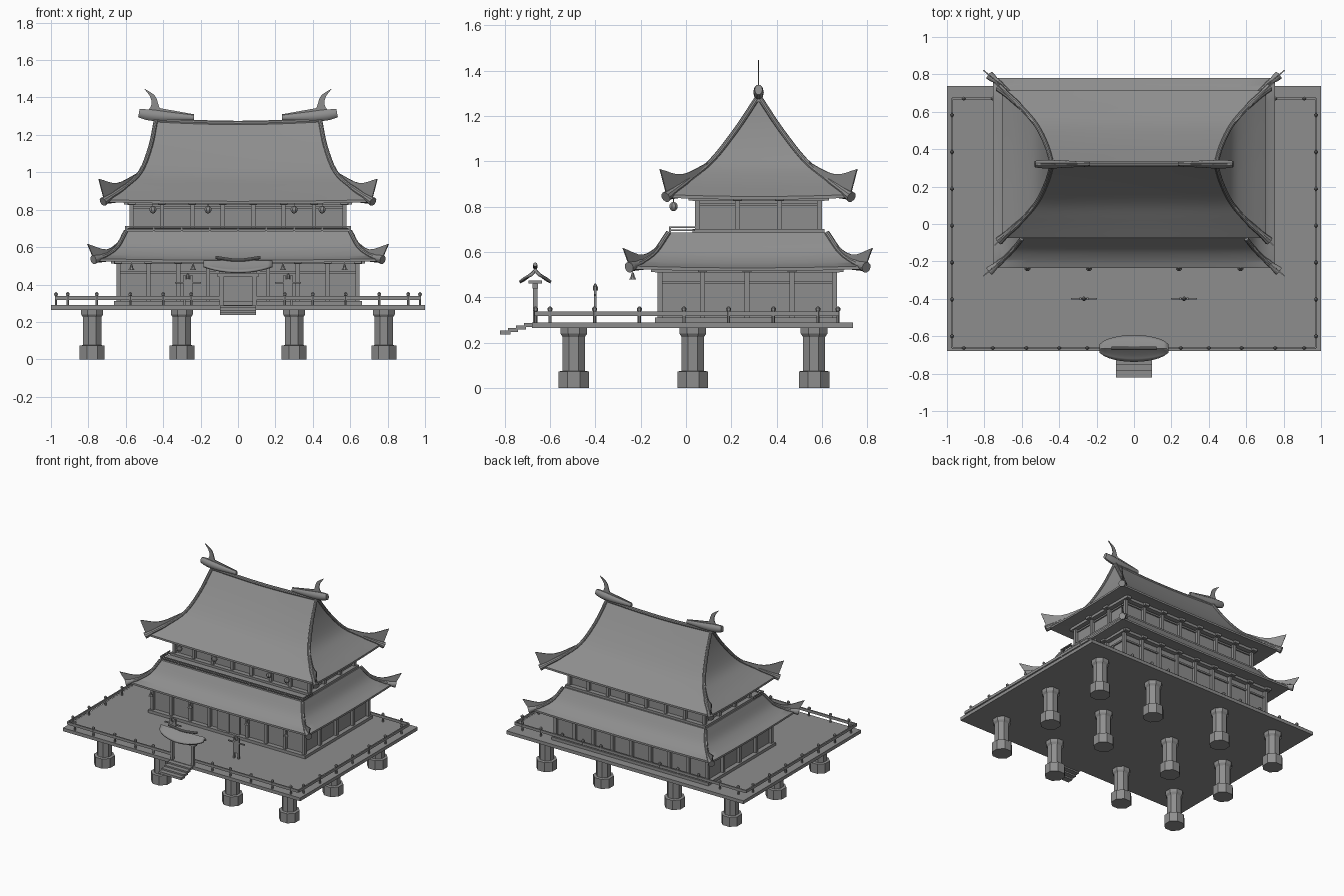
import bpy, bmesh, math
from mathutils import Vector

if "Cube" in bpy.data.objects:
    bpy.data.objects.remove(bpy.data.objects["Cube"])

GREY = (0.27, 0.27, 0.27, 1)
mat = bpy.data.materials.new("plain grey")
mat.use_nodes = True
mat.diffuse_color = GREY
mat.node_tree.nodes["Principled BSDF"].inputs["Base Color"].default_value = GREY


def finish(name, bm, smooth=False):
    bmesh.ops.recalc_face_normals(bm, faces=bm.faces)
    mesh = bpy.data.meshes.new(name)
    bm.to_mesh(mesh)
    bm.free()
    ob = bpy.data.objects.new(name, mesh)
    bpy.context.collection.objects.link(ob)
    mesh.materials.append(mat)
    if smooth:
        bpy.ops.object.select_all(action='DESELECT')
        ob.select_set(True)
        bpy.context.view_layer.objects.active = ob
        bpy.ops.object.shade_smooth_by_angle(angle=math.radians(35))
    return ob


def boxes(name, spans):
    """Boxes given as (x0, x1, y0, y1, z0, z1), joined in one object."""
    bm = bmesh.new()
    for x0, x1, y0, y1, z0, z1 in spans:
        made = bmesh.ops.create_cube(bm, size=1)["verts"]
        for v in made:
            v.co = ((x0 + x1) / 2 + v.co.x * (x1 - x0), (y0 + y1) / 2 + v.co.y * (y1 - y0),
                    (z0 + z1) / 2 + v.co.z * (z1 - z0))
    return finish(name, bm)


def lathes(name, places, profile, sides, smooth=False):
    """One (radius, height) profile turned at each place."""
    bm = bmesh.new()
    for px, py in places:
        rings = []
        for r, z in profile:
            rings.append([bm.verts.new((px + r * math.cos((i + .5) * math.tau / sides),
                                        py + r * math.sin((i + .5) * math.tau / sides), z))
                          for i in range(sides)])
        for a, b in zip(rings, rings[1:]):
            for i in range(sides):
                j = (i + 1) % sides
                bm.faces.new((a[i], a[j], b[j], b[i]))
        bm.faces.new(rings[0])
        bm.faces.new(rings[-1])
    return finish(name, bm, smooth)


def spline(pts, steps=4):
    """Catmull-Rom curve through the points."""
    p = [Vector(q) for q in pts]
    p = [2 * p[0] - p[1]] + p + [2 * p[-1] - p[-2]]
    out = []
    for a, b, c, d in zip(p, p[1:], p[2:], p[3:]):
        for k in range(steps):
            t = k / steps
            out.append(.5 * (2 * b + (c - a) * t + (2 * a - 5 * b + 4 * c - d) * t * t
                             + (3 * b - a - 3 * c + d) * t ** 3))
    return out + [p[-2]]


def tube(name, pts, radii, flat=1.0, sides=10):
    """Round bar through the points, with its own radius at each."""
    bm = bmesh.new()
    rings = []
    for i, p in enumerate(pts):
        d = (pts[min(i + 1, len(pts) - 1)] - pts[max(i - 1, 0)]).normalized()
        side = d.cross(Vector((0, 0, 1))).normalized()
        up = side.cross(d)
        rings.append([bm.verts.new(p + radii[i] * (side * math.cos(a) * flat + up * math.sin(a)))
                      for a in (k * math.tau / sides for k in range(sides))])
    for a, b in zip(rings, rings[1:]):
        for i in range(sides):
            j = (i + 1) % sides
            bm.faces.new((a[i], a[j], b[j], b[i]))
    bm.faces.new(rings[0])
    bm.faces.new(rings[-1])
    return finish(name, bm, True)


def plate(name, lower, upper, across, t=.003):
    """Thin fin between a lower and an upper edge."""
    bm = bmesh.new()
    rows = [[bm.verts.new(Vector(p) + s * t * across) for p in e]
            for s in (-1, 1) for e in (lower, upper)]
    lo0, up0, lo1, up1 = rows
    for a, b in ((lo0, up0), (up0, up1), (up1, lo1), (lo1, lo0)):
        for i in range(len(lower) - 1):
            bm.faces.new((a[i], a[i + 1], b[i + 1], b[i]))
    for i in (0, -1):
        bm.faces.new((lo0[i], up0[i], up1[i], lo1[i]))
    return finish(name, bm)


def roof(name, cy, levels, sag, lift):
    """Concave hipped roof from (half x, half y, z) levels, eave first."""
    n, bm, rings = 10, bmesh.new(), []
    levels = spline(levels)
    for k, (hx, hy, z) in enumerate(levels):
        f = k / (len(levels) - 1)
        ring = []
        for ax, ay, bx, by in ((-1, -1, 1, -1), (1, -1, 1, 1), (1, 1, -1, 1), (-1, 1, -1, -1)):
            for i in range(n):
                t = i / n
                bend = 4 * t * (1 - t)
                drop = bend * (sag * f if ax != bx else 0) + bend * lift * (1 - f)
                ring.append(bm.verts.new((hx * (ax + (bx - ax) * t),
                                          cy + hy * (ay + (by - ay) * t), z - drop)))
        rings.append(ring)
    hx, hy, z = levels[0]
    rim = [bm.verts.new(v.co - Vector((0, 0, .014))) for v in rings[0]]
    inner = [bm.verts.new((v.co.x * .8, cy + (v.co.y - cy) * .72, z - .005)) for v in rings[0]]
    rings = [inner, rim] + rings
    m = len(rim)
    for a, b in zip(rings, rings[1:]):
        for i in range(m):
            j = (i + 1) % m
            bm.faces.new((a[i], a[j], b[j], b[i]))
    bm.faces.new(rings[0])
    bm.faces.new(rings[-1])
    finish(name, bm, True)
    # hip ridges, ending in round caps
    for sx in (-1, 1):
        for sy in (-1, 1):
            pts = [Vector((sx * x, cy + sy * y, h)) for x, y, h in levels]
            pts.insert(0, pts[0] + (pts[0] - pts[2]).normalized() * .025)
            radii = [.024, .021] + [.016] * 3 + [.012] * len(pts)
            tube(name + "_hip_ridge", pts, radii)


def corner_fins(name, cy, lower, upper):
    for sx in (-1, 1):
        for sy in (-1, 1):
            edges = [[(sx * x, cy + sy * y, z) for x, y, z in spline(e)] for e in (lower, upper)]
            plate(name, edges[0], edges[1], Vector((sx, -sy, 0)).normalized())


def walls(name, hx, y0, y1, z0, z1, nx, ny, mid):
    """Recessed wall with posts, sill, head beam and a middle rail."""
    r, w = .022, .011
    spans = [(-hx + r, hx - r, y0 + r, y1 - r, z0, z1)]
    for lo, hi, out in ((z0, z0 + .022, .012), (z1 - .02, z1, .012), (mid - .006, mid + .006, -.012)):
        spans.append((-hx - out, hx + out, y0 - out, y1 + out, lo, hi))
    for i in range(nx + 1):
        x = -hx + w + 2 * (hx - w) * i / nx
        spans += [(x - w, x + w, y, y + 2 * w, z0, z1) for y in (y0, y1 - 2 * w)]
        spans += [(x - .02, x + .02, y0 - .03, y1 + .03, z1 - .018, z1)]
    for i in range(1, ny):
        y = y0 + (y1 - y0) * i / ny
        spans += [(-hx, hx, y - w, y + w, z0, z1),
                  (-hx - .03, hx + .03, y - .02, y + .02, z1 - .018, z1)]
    boxes(name, spans)


# platform on stone footings
boxes("deck", [(-1, 1, -.68, .737, .265, .29)])
lathes("support_pillars", [(x, y) for x in (-.78, -.3, .3, .78) for y in (-.495, .03, .565)],
       [(.073, 0), (.073, .073), (.053, .076), (.053, .225), (.064, .24), (.064, .265)], 8)
boxes("entrance_steps", [(-.095, .095, -.715 - .035 * i, -.67 - .035 * i, .27 - .011 * i, .287 - .011 * i)
                         for i in range(4)])

# deck railing
RX, RY0, RY1 = .973, -.663, .67
rail = [(-RX, RX, RY1 - .005, RY1 + .005, .318, .338)]
posts = []
for s in (-1, 1):
    rail.append((s * RX - .005, s * RX + .005, RY0, RY1, .318, .338))
    rail.append((min(s * .1, s * RX), max(s * .1, s * RX), RY0 - .005, RY0 + .005, .318, .338))
    posts += [(s * x, y) for x in (.91, .755, .575, .4, .25) for y in (RY0, RY1)]
    posts += [(s * RX, -.6 + .197 * i) for i in range(7)]
boxes("deck_rail", rail)
lathes("deck_rail_posts", posts, [(.007, .29), (.007, .338), (.011, .343), (.011, .352), (.003, .36)], 6)

# two storeys
walls("lower_walls", .65, -.125, .665, .29, .53, 8, 4, .465)
walls("upper_walls", .58, .04, .6, .68, .845, 7, 3, .81)
boxes("front_door", [(s * .05 - .045, s * .05 + .045, -.118, -.1, .3, .46) for s in (-1, 1)])

# roofs
roof("lower_roof", .272, [(.755, .508, .538), (.70, .462, .558), (.645, .407, .602), (.6, .35, .685)], 0, .008)
roof("upper_roof", .32, [(.705, .395, .853), (.60, .30, .925), (.52, .205, 1.004),
                         (.468, .10, 1.137), (.44, .008, 1.275)], .015, .008)
corner_fins("lower_roof_fin", .272, [(.62, .37, .63), (.70, .46, .55), (.77, .52, .535)],
            [(.62, .37, .645), (.70, .46, .588), (.805, .55, .617)])
corner_fins("upper_roof_fin", .32, [(.53, .215, .98), (.645, .335, .885), (.715, .405, .85)],
            [(.53, .215, 1.0), (.645, .335, .943), (.745, .435, .965)])

# main ridge with tail ornaments
ridge = spline([(-.45, .32, 1.275), (0, .32, 1.262), (.45, .32, 1.275)], 6)
tube("main_ridge", ridge, [.014] * len(ridge))
for s in (-1, 1):
    body = spline([(s * .235, .32, 1.292), (s * .38, .32, 1.298), (s * .47, .32, 1.306), (s * .53, .32, 1.316)])
    tube("ridge_ornament", body, [.014 + .017 * math.sin(2.6 * i / (len(body) - 1)) for i in range(len(body))], .75)
    inner = spline([(s * .41, .32, 1.31), (s * .425, .32, 1.36), (s * .445, .32, 1.41), (s * .5, .32, 1.447)])
    outer = spline([(s * .5, .32, 1.31), (s * .465, .32, 1.355), (s * .468, .32, 1.4), (s * .5, .32, 1.445)])
    plate("ridge_tail", inner, outer, Vector((0, 1, 0)))
    plate("ridge_crest", [(s * .235, .32, 1.28), (s * .53, .32, 1.30)],
          [(s * .235, .32, 1.31), (s * .43, .32, 1.345)], Vector((0, 1, 0)))

# balcony railing above the lower roof
bal = [(-.605, .605, -.074, -.066, z, z + .007) for z in (.692, .706)]
for s in (-1, 1):
    bal += [(s * .6 - .004, s * .6 + .004, -.074, .04, z, z + .007) for z in (.692, .706)]
bal += [(-.6 + .15 * i - .004, -.6 + .15 * i + .004, -.074, -.066, .68, .713) for i in range(9)]
boxes("balcony_rail", bal)

# hanging lanterns and bells
lathes("eave_lanterns", [(x, -.055) for x in (-.455, -.16, .3, .45)],
       [(.002, .85), (.002, .82), (.012, .818), (.02, .806), (.02, .796), (.012, .784), (.004, .78)], 8, True)
lathes("eave_bells", [(x, -.235) for x in (-.57, -.24, .24, .57)],
       [(.002, .53), (.002, .51), (.006, .505), (.01, .49), (.018, .478)], 8)

# entrance gate with a curved leaf-shaped roof
GY = -.665
gate = [(s * .088 - .01, s * .088 + .01, GY - .01, GY + .01, .285, .47) for s in (-1, 1)]
gate += [(-.11, .11, GY - .012, GY + .012, .44, .46), (-.1, .1, GY - .03, GY + .03, .46, .475)]
boxes("gate_frame", gate)
bm = bmesh.new()
U, V = 14, 8
grid = [[bm.verts.new((.185 * u, GY + .072 * v * math.sqrt(1 - .9 * u * u),
                       .472 + .055 * (1 - abs(v)) ** 1.3 * (1 - .5 * u * u) + .03 * u * u))
         for v in (2 * j / V - 1 for j in range(V + 1))] for u in (2 * i / U - 1 for i in range(U + 1))]
for i in range(U):
    for j in range(V):
        bm.faces.new((grid[i][j], grid[i + 1][j], grid[i + 1][j + 1], grid[i][j + 1]))
gate_roof = finish("gate_roof", bm, True)
solid = gate_roof.modifiers.new("thickness", 'SOLIDIFY')
solid.thickness = .012
top = spline([(-.12, GY, .545), (0, GY, .53), (.12, GY, .545)])
tube("gate_ridge", top, [.009] * len(top))

# pair of standing frames on the deck
for s in (-1, 1):
    x = s * .268
    boxes("standing_frame", [(x - .07, x + .07, -.404, -.396, .405, .414),
                             (x - .024, x - .014, -.406, -.394, .29, .45),
                             (x + .014, x + .024, -.406, -.394, .29, .45),
                             (x - .014, x + .014, -.403, -.397, .33, .43)])
    lathes("frame_finial", [(x, -.4)], [(.012, .43), (.012, .445), (.003, .462)], 8)
